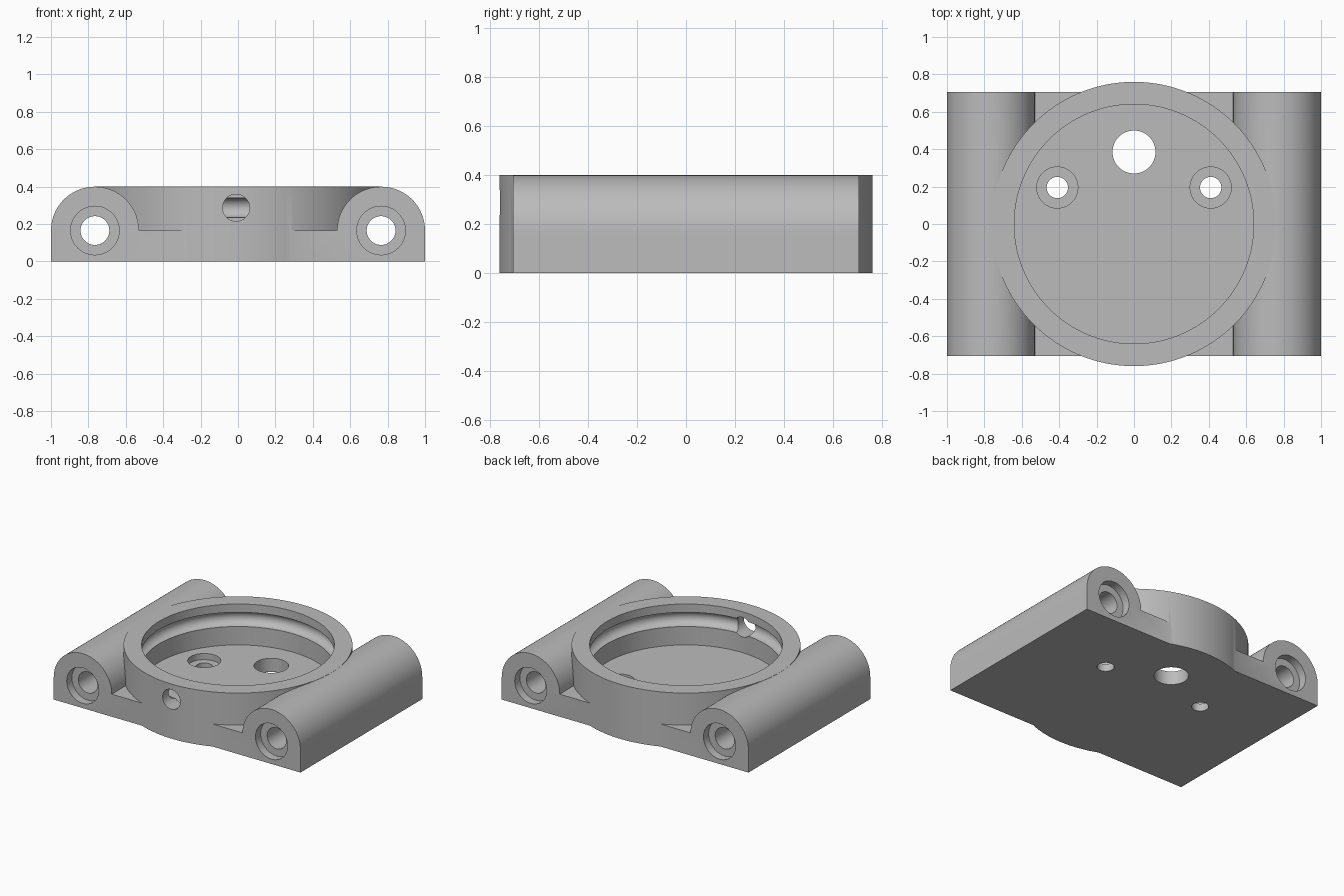
import bpy, bmesh
from math import pi, sin, cos, radians
from mathutils import Matrix, Vector

if "Cube" in bpy.data.objects:
    bpy.data.objects.remove(bpy.data.objects["Cube"], do_unlink=True)

GREY = (0.5, 0.5, 0.5, 1)
grey = bpy.data.materials.new("plain grey")
grey.use_nodes = True
grey.diffuse_color = GREY
grey.node_tree.nodes["Principled BSDF"].inputs["Base Color"].default_value = GREY

HALF_Y, PLATE_Z, TOP_Z, FLOOR_Z = 0.705, 0.165, 0.40, 0.10
RAIL_X, RAIL_R = 0.765, 0.235
RING_R, BORE_R, GROOVE_Z, GROOVE_R = 0.76, 0.64, 0.287, 0.052


def to_object(bm, name):
    bmesh.ops.recalc_face_normals(bm, faces=bm.faces)
    mesh = bpy.data.meshes.new(name)
    bm.to_mesh(mesh)
    bm.free()
    mesh.materials.append(grey)
    obj = bpy.data.objects.new(name, mesh)
    bpy.context.collection.objects.link(obj)
    return obj


def cylinder(name, start, end, radius, sides=48):
    start, end = Vector(start), Vector(end)
    axis = end - start
    turn = axis.to_track_quat('Z', 'Y').to_matrix().to_4x4()
    bm = bmesh.new()
    bmesh.ops.create_cone(bm, cap_ends=True, segments=sides, radius1=radius, radius2=radius,
                          depth=axis.length,
                          matrix=Matrix.Translation((start + end) / 2) @ turn)
    return to_object(bm, name)


def combine(body, other, operation):
    """Apply one boolean to the body and discard the tool."""
    mod = body.modifiers.new("combine", 'BOOLEAN')
    mod.object, mod.operation, mod.solver = other, operation, 'EXACT'
    graph = bpy.context.evaluated_depsgraph_get()
    mesh = bpy.data.meshes.new_from_object(body.evaluated_get(graph))
    body.modifiers.clear()
    body.data = mesh
    bpy.data.objects.remove(other, do_unlink=True)


# Base plate with a round-topped rail along each side, extruded from one outline
def arch(side):
    return [(side * RAIL_X + RAIL_R * cos(pi * i / 40), PLATE_Z + (RAIL_R - 0.0005) * sin(pi * i / 40))
            for i in range(41)]


outline = [(-1, -0.1), (1, -0.1)] + arch(1) + arch(-1)
bm = bmesh.new()
face = bm.faces.new([bm.verts.new((x, -HALF_Y, z)) for x, z in outline])
extruded = bmesh.ops.extrude_face_region(bm, geom=[face])
bmesh.ops.translate(bm, vec=(0, 2 * HALF_Y, 0),
                    verts=[v for v in extruded["geom"] if isinstance(v, bmesh.types.BMVert)])
body = to_object(bm, "mounting_base")

# Round housing, then a level underside
combine(body, cylinder("housing_ring", (0, 0, -0.2), (0, 0, TOP_Z), RING_R, 128), 'UNION')
bm = bmesh.new()
bmesh.ops.create_cube(bm, size=1, matrix=Matrix.Translation((0, 0, -0.5)) @ Matrix.Diagonal((3, 3, 1, 1)))
combine(body, to_object(bm, "underside_cutter"), 'DIFFERENCE')

# Bore with a rounded groove in its wall, turned from a profile
groove = [(BORE_R + GROOVE_R * sin(pi * i / 16), GROOVE_Z - GROOVE_R * cos(pi * i / 16)) for i in range(17)]
profile = [(0, FLOOR_Z), (BORE_R, FLOOR_Z)] + groove + [(BORE_R, 0.5), (0, 0.5)]
bm = bmesh.new()
verts = [bm.verts.new((r, 0, z)) for r, z in profile]
edges = [bm.edges.new(pair) for pair in zip(verts, verts[1:])]
bmesh.ops.spin(bm, geom=verts + edges, cent=(0, 0, 0), axis=(0, 0, 1), angle=2 * pi, steps=128)
bmesh.ops.remove_doubles(bm, verts=bm.verts, dist=0.0001)
combine(body, to_object(bm, "bore_cutter"), 'DIFFERENCE')

# Floor holes, rail holes and the front port
holes = [((0, 0.385, -0.1), (0, 0.385, 0.2), 0.115),
         ((-0.01, -0.9, GROOVE_Z), (-0.01, -0.4, GROOVE_Z), 0.072)]
for side in (-1, 1):
    x = side * 0.41
    holes += [((x, 0.195, -0.1), (x, 0.195, 0.2), 0.057),
              ((x, 0.195, FLOOR_Z - 0.045), (x, 0.195, 0.2), 0.11)]
    x = side * RAIL_X
    holes.append(((x, -1, PLATE_Z), (x, 1, PLATE_Z), 0.077))
    for end in (-1, 1):
        holes.append(((x, end, PLATE_Z), (x, end * (HALF_Y - 0.06), PLATE_Z), 0.13))
for start, end, radius in holes:
    combine(body, cylinder("hole_cutter", start, end, radius), 'DIFFERENCE')

# Smooth the round walls, keep the edges sharp
bpy.ops.object.select_all(action='DESELECT')
body.select_set(True)
bpy.context.view_layer.objects.active = body
bpy.ops.object.shade_smooth_by_angle(angle=radians(30))
